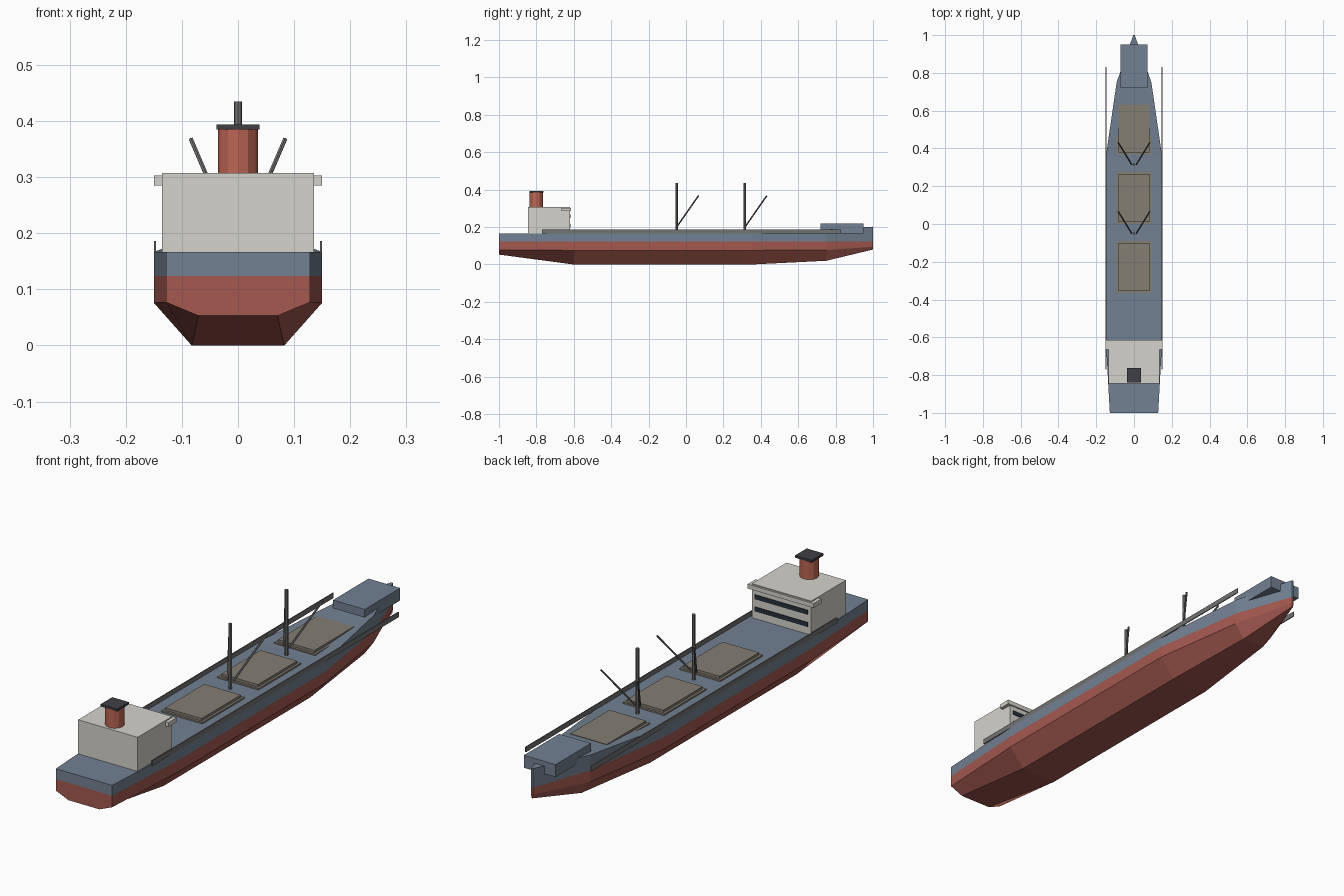
import bpy, bmesh
from mathutils import Vector

if "Cube" in bpy.data.objects:
    bpy.data.objects.remove(bpy.data.objects["Cube"])


def mat(name, r, g, b):
    m = bpy.data.materials.new(name)
    m.diffuse_color = (r, g, b, 1)
    m.use_nodes = True
    m.node_tree.nodes["Principled BSDF"].inputs["Base Color"].default_value = m.diffuse_color
    return m


SLATE = mat("slate", 0.17, 0.22, 0.29)
RED = mat("hull_red", 0.37, 0.10, 0.08)
ORANGE = mat("funnel_red", 0.50, 0.13, 0.085)
CREAM = mat("cream", 0.66, 0.65, 0.60)
HATCH = mat("hatch_grey", 0.23, 0.21, 0.17)
STEEL = mat("steel", 0.17, 0.17, 0.17)
DARK = mat("dark", 0.05, 0.05, 0.06)
GLASS = mat("glass", 0.02, 0.03, 0.045)


def finish(bm, name, *mats):
    bmesh.ops.recalc_face_normals(bm, faces=bm.faces)
    me = bpy.data.meshes.new(name)
    bm.to_mesh(me)
    bm.free()
    for m in mats:
        me.materials.append(m)
    ob = bpy.data.objects.new(name, me)
    bpy.context.collection.objects.link(ob)
    return ob


def box(name, x, y, z, m):
    """Box from (min, max) pairs."""
    bm = bmesh.new()
    bmesh.ops.create_cube(bm, size=1)
    for v in bm.verts:
        v.co = [(a + b) / 2 + c * (b - a) for (a, b), c in zip((x, y, z), v.co)]
    return finish(bm, name, m)


def rod(name, p, q, r, sides, m):
    """Straight cylinder between two points."""
    p, q = Vector(p), Vector(q)
    bm = bmesh.new()
    bmesh.ops.create_cone(bm, cap_ends=True, segments=sides, radius1=r,
                          radius2=r, depth=(q - p).length)
    rot = Vector((0, 0, 1)).rotation_difference(q - p).to_matrix()
    for v in bm.verts:
        v.co = rot @ v.co + (p + q) / 2
    return finish(bm, name, m)


# Hull: stations of (y, half width, bottom z, chine z, deck z)
stations = [(-1, 0.128, 0.053, 0.077, 0.167),
            (-0.6, 0.15, 0, 0.076, 0.167),
            (0.35, 0.15, 0, 0.076, 0.167),
            (0.75, 0.092, 0.02, 0.077, 0.187),
            (1, 0.004, 0.08, 0.095, 0.202)]
SPLIT = 0.124
bm = bmesh.new()
rings = []
for y, w, zb, zc, zd in stations:
    half = [(0.55 * w, zb), (w, zc), (w, SPLIT), (w, zd)]
    prof = half + [(-x, z) for x, z in reversed(half)]
    rings.append([bm.verts.new((x, y, z)) for x, z in prof])
for a, b in zip(rings, rings[1:]):
    for i in range(8):
        j = (i + 1) % 8
        f = bm.faces.new((a[i], a[j], b[j], b[i]))
        f.material_index = 1 if i in (2, 3, 4) else 0
for r in (rings[0], rings[-1]):
    bm.faces.new((r[0], r[1], r[2], r[5], r[6], r[7]))
    bm.faces.new((r[2], r[3], r[4], r[5])).material_index = 1
finish(bm, "hull", RED, SLATE)

# Raised forecastle and side rails
box("forecastle", (-0.072, 0.072), (0.72, 0.95), (0.167, 0.218), SLATE)
for side, s in (("left", -1), ("right", 1)):
    box("side_rail_" + side, sorted((s * 0.146, s * 0.15)), (-0.77, 0.83),
        (0.165, 0.186), STEEL)

# Cargo hatches
for i, y in enumerate((-0.365, 0.0, 0.368)):
    box(f"hatch_coaming_{i}", (-0.093, 0.093), (y, y + 0.275), (0.165, 0.173), HATCH)
    box(f"hatch_cover_{i}", (-0.083, 0.083), (y + 0.01, y + 0.265), (0.17, 0.183), HATCH)

# Masts with paired derrick booms
for i, y in enumerate((-0.05, 0.315)):
    rod(f"mast_{i}", (0, y, 0.165), (0, y, 0.435), 0.007, 8, STEEL)
    for side, s in (("left", -1), ("right", 1)):
        rod(f"boom_{side}_{i}", (s * 0.012, y, 0.2), (s * 0.084, y + 0.117, 0.368),
            0.004, 6, STEEL)

# Deckhouse, bridge wings and window bands
box("deckhouse", (-0.135, 0.135), (-0.845, -0.62), (0.165, 0.307), CREAM)
box("bridge_wings", (-0.15, 0.15), (-0.665, -0.614), (0.285, 0.303), CREAM)
for i, z in enumerate((0.207, 0.257)):
    box(f"window_band_{i}", (-0.12, 0.12), (-0.63, -0.617), (z - 0.009, z + 0.009), GLASS)

# Funnel with cap
rod("funnel", (0, -0.8, 0.3), (0, -0.8, 0.386), 0.036, 12, ORANGE)
box("funnel_cap", (-0.038, 0.038), (-0.838, -0.762), (0.385, 0.394), DARK)
